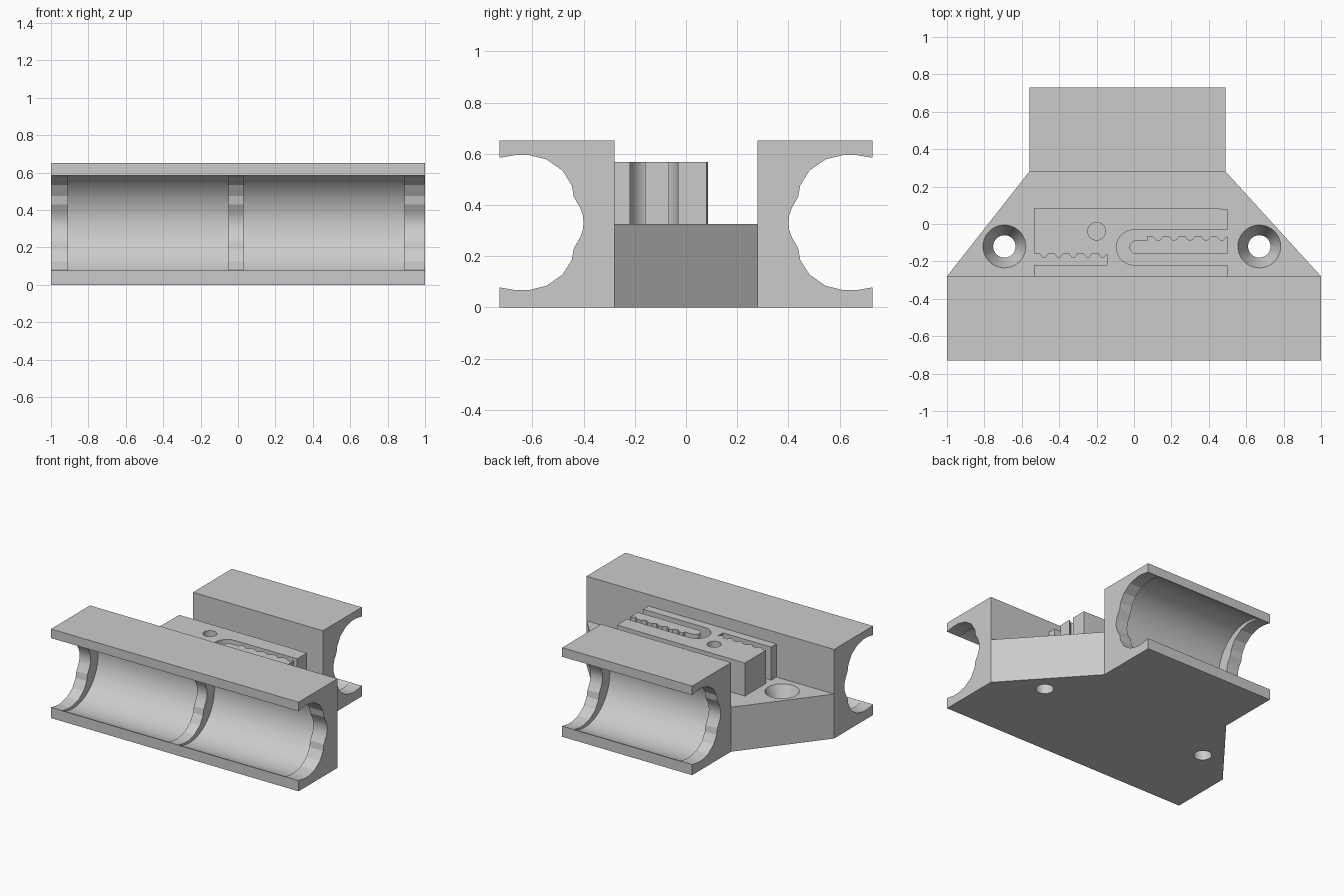
import bpy, bmesh
from math import pi, sin, cos, radians

if "Cube" in bpy.data.objects:
    bpy.data.objects.remove(bpy.data.objects["Cube"])

grey = bpy.data.materials.new("plain_grey")
grey.use_nodes = True
grey.diffuse_color = (0.6, 0.6, 0.6, 1)
grey.node_tree.nodes["Principled BSDF"].inputs["Base Color"].default_value = (0.6, 0.6, 0.6, 1)

HALF_Y, INNER_Y, MID_Z, TOP_Z = 0.729, 0.28, 0.331, 0.651
PLATE_Z, CLAMP_Z = 0.325, 0.567


def from_bmesh(name, bm):
    bmesh.ops.recalc_face_normals(bm, faces=bm.faces[:])
    mesh = bpy.data.meshes.new(name)
    bm.to_mesh(mesh)
    bm.free()
    mesh.materials.append(grey)
    obj = bpy.data.objects.new(name, mesh)
    bpy.context.collection.objects.link(obj)
    return obj


def prism(name, outline, low, high, axis="Z"):
    """Extrude a closed outline along Z (x, y points) or X (y, z points)."""
    bm = bmesh.new()
    place = (lambda a, b, t: (a, b, t)) if axis == "Z" else (lambda a, b, t: (t, a, b))
    bottom = [bm.verts.new(place(a, b, low)) for a, b in outline]
    top = [bm.verts.new(place(a, b, high)) for a, b in outline]
    bm.faces.new(bottom)
    bm.faces.new(top)
    for i in range(len(outline)):
        j = (i + 1) % len(outline)
        bm.faces.new((bottom[i], bottom[j], top[j], top[i]))
    return from_bmesh(name, bm)


def cone(name, x, y, low, high, r_low, r_high):
    bm = bmesh.new()
    bmesh.ops.create_cone(bm, cap_ends=True, segments=40, radius1=r_low,
                          radius2=r_high, depth=high - low)
    bmesh.ops.translate(bm, verts=bm.verts[:], vec=(x, y, (low + high) / 2))
    return from_bmesh(name, bm)


def combine(target, tool, operation):
    mod = target.modifiers.new("combine", "BOOLEAN")
    mod.operation, mod.object, mod.solver = operation, tool, "EXACT"
    bpy.context.view_layer.objects.active = target
    bpy.ops.object.modifier_apply(modifier=mod.name)
    bpy.data.objects.remove(tool)


def arc(cx, cy, r, start, end, steps):
    angles = [radians(start + (end - start) * i / steps) for i in range(steps + 1)]
    return [(cx + r * cos(a), cy + r * sin(a)) for a in angles]


def teeth(x0, x1, y, depth, count):
    """Belt tooth line: flats separated by rounded bumps."""
    pitch = (x1 - x0) / count
    points = []
    for k in range(count):
        start = x0 + k * pitch
        points.append((start, y))
        points += [(start + pitch * (0.4 + 0.6 * i / 6), y + depth * sin(pi * i / 6))
                   for i in range(6)]
    return points + [(x1, y)]


# Bearing blocks: ribs keep the narrower opening, round pockets go deeper
upper = [(0.403, 0.028), (0.413, 0.057), (0.438, 0.10), (0.446, 0.145), (0.482, 0.203),
         (0.545, 0.247), (0.615, 0.264), (0.665, 0.264), (HALF_Y, 0.253), (0.80, 0.241)]
rib_opening = [(u, -d) for u, d in reversed(upper)] + [(0.40, 0)] + upper


def bearing_block(name, side, x0, x1, pockets):
    box = [(side * INNER_Y, 0), (side * HALF_Y, 0), (side * HALF_Y, TOP_Z), (side * INNER_Y, TOP_Z)]
    block = prism(name, box, x0, x1, "X")
    opening = [(side * u, MID_Z + d) for u, d in rib_opening]
    combine(block, prism("rib_cutter", opening, x0 - 0.1, x1 + 0.1, "X"), "DIFFERENCE")
    for start, end in pockets:
        circle = arc(side * 0.6, MID_Z, 0.285, 0, 360, 48)[:-1]
        combine(block, prism("pocket_cutter", circle, start, end, "X"), "DIFFERENCE")
    return block


carriage = bearing_block("bearing_carriage", -1, -1, 1, [(-0.91, -0.05), (0.03, 0.89)])
back = bearing_block("back_block", 1, -0.56, 0.49, [(-0.465, 0.395)])
combine(carriage, back, "UNION")

# Tapered plate joining both blocks
plate = prism("plate", [(-1, -INNER_Y), (-0.97, -0.295), (0.97, -0.295), (1, -INNER_Y),
                        (0.49, INNER_Y), (0.46, 0.295), (-0.53, 0.295), (-0.56, INNER_Y)],
              0, PLATE_Z)
combine(carriage, plate, "UNION")

# Belt clamp with a toothed slot and a U-shaped channel
clamp_outline = [(-0.535, -0.295), (0.5, -0.295), (0.5, -0.219)]
clamp_outline += arc(0, -0.125, 0.094, 270, 90, 20)
clamp_outline += [(0.5, -0.031), (0.5, 0.08), (0.38, 0.085), (-0.535, 0.085)]
clamp_outline += teeth(-0.535, -0.145, -0.158, -0.024, 5)
clamp_outline += [(-0.145, -0.219), (-0.535, -0.219)]
combine(carriage, prism("clamp", clamp_outline, 0.25, CLAMP_Z, "Z"), "UNION")

# Toothed finger inside the channel
finger_outline = arc(0.013, -0.124, 0.037, 90, 270, 12) + [(0.5, -0.161), (0.5, -0.067)]
finger_outline += reversed(teeth(0.07, 0.495, -0.067, -0.02, 5))
finger_outline += [(0.07, -0.087)]
combine(carriage, prism("finger", finger_outline, 0.25, CLAMP_Z, "Z"), "UNION")

# Pin hole and countersunk screw holes
combine(carriage, cone("pin_cutter", -0.2, -0.039, PLATE_Z, 0.7, 0.047, 0.047), "DIFFERENCE")
for x in (-0.693, 0.67):
    combine(carriage, cone("screw_cutter", x, -0.12, -0.1, 0.5, 0.06, 0.06), "DIFFERENCE")
    combine(carriage, cone("sink_cutter", x, -0.12, 0.205, PLATE_Z + 0.012, 0.06, 0.12), "DIFFERENCE")

bpy.ops.object.select_all(action="DESELECT")
carriage.select_set(True)
bpy.context.view_layer.objects.active = carriage
bpy.ops.object.shade_smooth_by_angle(angle=radians(20))
